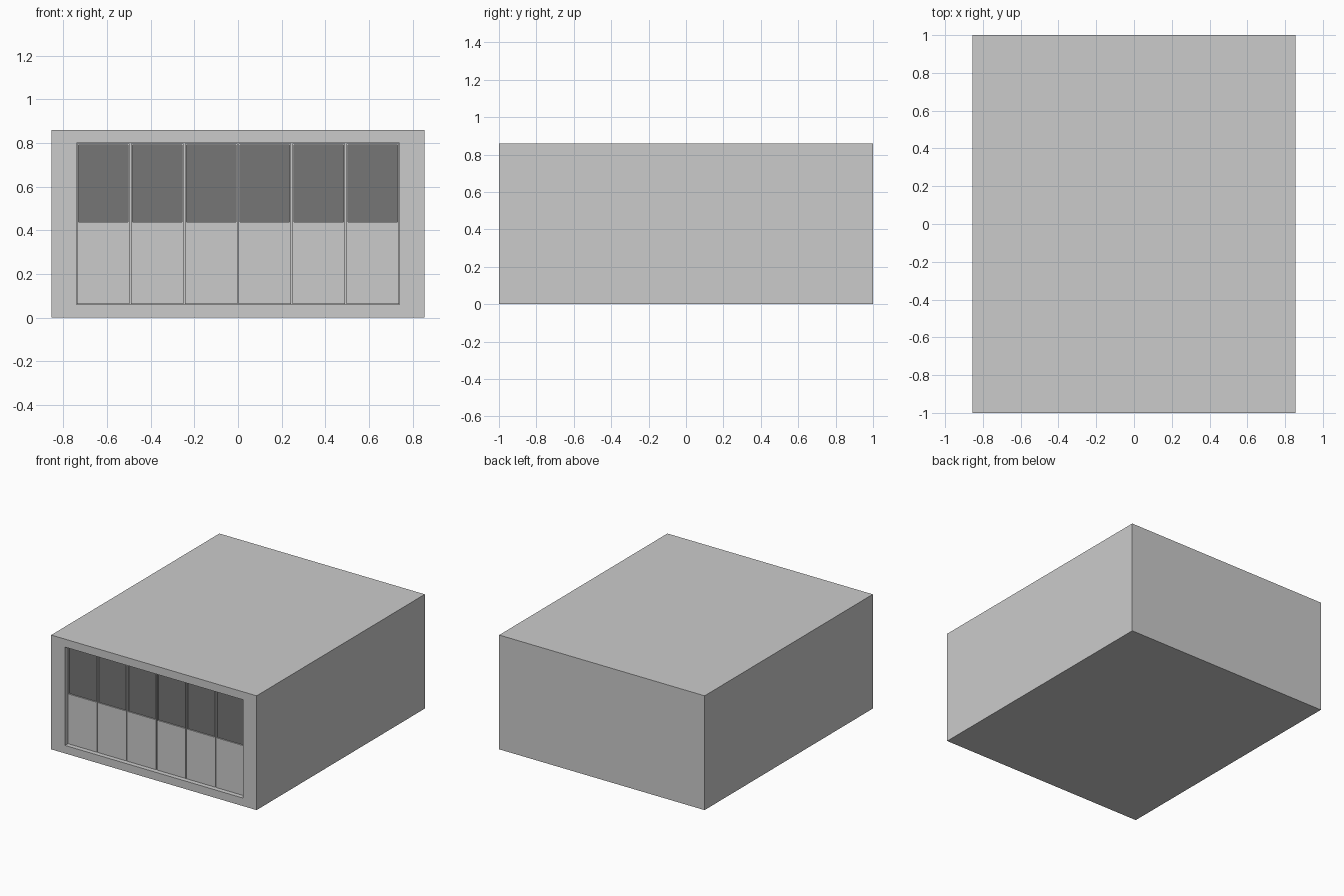
import bpy, bmesh

if "Cube" in bpy.data.objects:
    bpy.data.objects.remove(bpy.data.objects["Cube"])

W, H = 0.855, 0.86           # half width and height of the block
X0, Z0, Z1 = 0.74, 0.06, 0.80  # opening in the front
RECESS = 0.045


def finish(name, bm, mat=None):
    bmesh.ops.recalc_face_normals(bm, faces=bm.faces)
    mesh = bpy.data.meshes.new(name)
    bm.to_mesh(mesh)
    bm.free()
    ob = bpy.data.objects.new(name, mesh)
    bpy.context.collection.objects.link(ob)
    if mat:
        mesh.materials.append(mat)
    return ob


def box_bm(x0, x1, y0, y1, z0, z1):
    bm = bmesh.new()
    bmesh.ops.create_cube(bm, size=1)
    for v in bm.verts:
        v.co = (x1 if v.co.x > 0 else x0,
                y1 if v.co.y > 0 else y0,
                z1 if v.co.z > 0 else z0)
    return bm


def front_face(bm):
    bm.normal_update()
    return min(bm.faces, key=lambda f: f.calc_center_median().y)


def recess(bm, face, x0, x1, z0, z1, depth):
    """Inset a front face to the given rectangle and sink it."""
    c = face.calc_center_median()
    y = c.y
    for pushed in (0, depth):
        bmesh.ops.inset_region(bm, faces=[face], thickness=0.001)
        for v in face.verts:
            v.co = (x1 if v.co.x > c.x else x0, y + pushed,
                    z1 if v.co.z > c.z else z0)


# Main block with a shallow front opening
bm = box_bm(-W, W, -1, 1, 0, H)
recess(bm, front_face(bm), -X0, X0, Z0, Z1, RECESS)
finish("building_block", bm)

glass = bpy.data.materials.new("dark_glass")
glass.diffuse_color = (0.18, 0.18, 0.18, 1)
glass.use_nodes = True
glass.node_tree.nodes["Principled BSDF"].inputs["Base Color"].default_value = glass.diffuse_color

# Six door leaves: solid lower panel, thin framed dark window above
N = 6
PITCH = 2 * X0 / N
GAP, FRAME, SILL = 0.003, 0.007, 0.438
FRONT, BACK = -0.97, -1 + RECESS
for i in range(N):
    a = -X0 + i * PITCH + GAP
    b = a + PITCH - 2 * GAP
    lo, hi = Z0 + GAP, Z1 - GAP
    finish(f"lower_panel_{i + 1}", box_bm(a, b, FRONT, BACK, lo, SILL - 0.01))
    bm = box_bm(a, b, FRONT, BACK, SILL - 0.01, hi)
    recess(bm, front_face(bm), a + FRAME, b - FRAME, SILL, hi - FRAME, 0.012)
    finish(f"window_frame_{i + 1}", bm)
    finish(f"window_pane_{i + 1}",
           box_bm(a + FRAME, b - FRAME, FRONT + 0.009, FRONT + 0.012,
                  SILL, hi - FRAME), glass)
